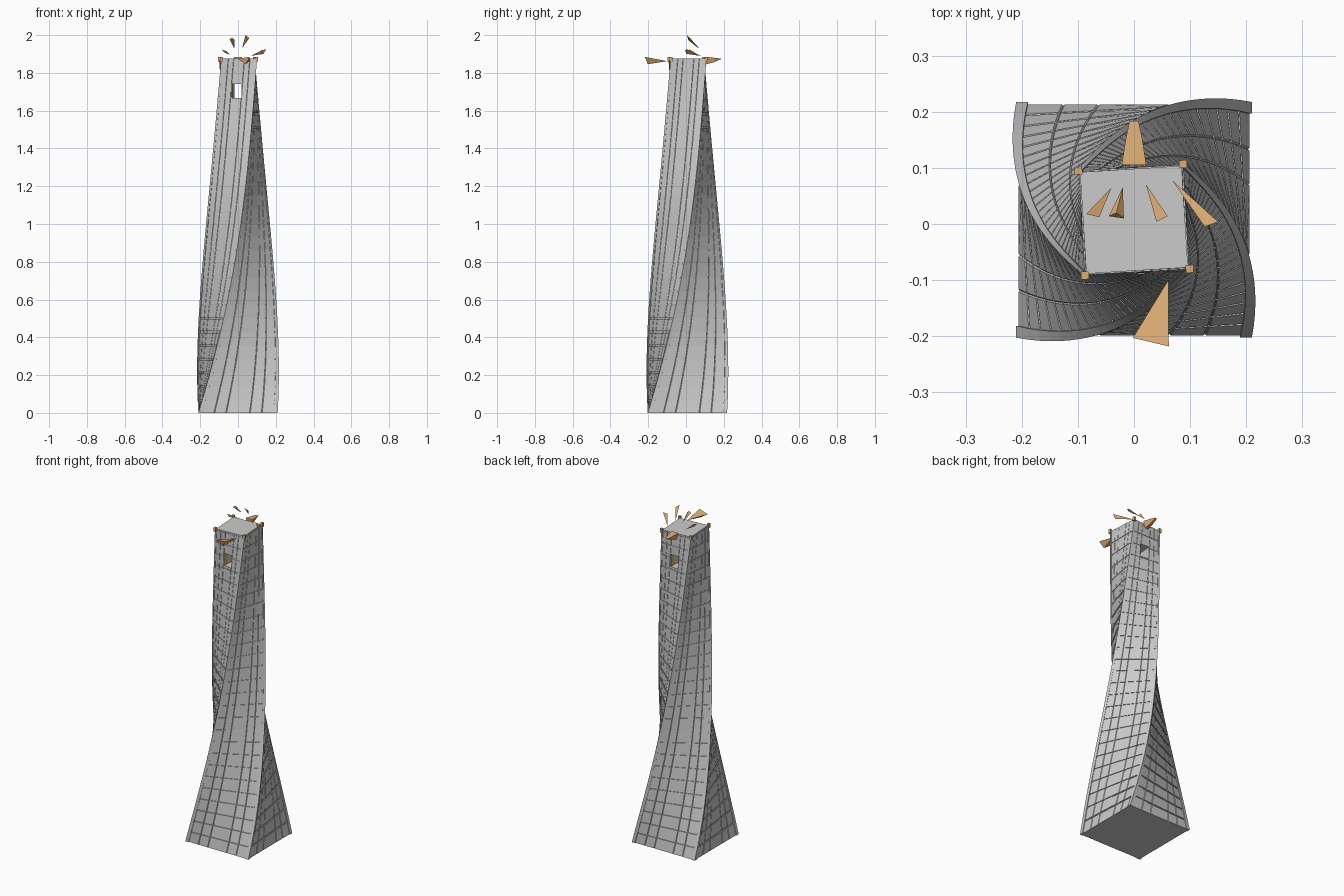
import bpy, bmesh, math
from mathutils import Vector, Matrix

if "Cube" in bpy.data.objects:
    bpy.data.objects.remove(bpy.data.objects["Cube"])

H, N, CY = 1.875, 26, 0.0075      # height, floors, tower centre in y
STEP = math.radians(3.6)          # twist per floor

copper = bpy.data.materials.new("copper")
copper.diffuse_color = (0.72, 0.42, 0.17, 1)
copper.use_nodes = True
copper.node_tree.nodes["Principled BSDF"].inputs["Base Color"].default_value = copper.diffuse_color


def half_width(t):
    return 0.095 + 0.115 * (1 - t) ** 2


def make(name, bm, mat=None):
    bmesh.ops.recalc_face_normals(bm, faces=bm.faces)
    me = bpy.data.meshes.new(name)
    bm.to_mesh(me)
    bm.free()
    ob = bpy.data.objects.new(name, me)
    bpy.context.collection.objects.link(ob)
    if mat:
        me.materials.append(mat)
    return ob


def section(wall):
    """Square outline: proud corner posts, recessed wall with thin upright joints."""
    side = [(-1, 1), (-0.9, 1), (-0.9, wall)]
    for c in (-0.6, -0.3, 0.3, 0.6):
        side += [(c - 0.012, wall), (c, wall - 0.012), (c + 0.012, wall)]
    side += [(0.9, wall), (0.9, 1)]
    pts = []
    for k in range(4):
        r = Matrix.Rotation(-k * math.pi / 2, 2)
        pts += [r @ Vector(p) for p in side]
    return pts


# Twisted tower: one loft with a groove at every floor line
bm = bmesh.new()
rows = []
for i in range(N):
    rows += [(i + 0.0, 0.98), (i + 0.88, 0.98), (i + 0.881, 0.955), (i + 0.999, 0.955)]
rows.append((N, 0.955))
rings = []
for f, wall in rows:
    h, rot = half_width(f / N), Matrix.Rotation(f * STEP, 2)
    ring = []
    for p in section(wall):
        q = rot @ (p * h)
        ring.append(bm.verts.new((q.x, q.y + CY, f * H / N)))
    rings.append(ring)
for a, b in zip(rings, rings[1:]):
    for j in range(len(a)):
        k = (j + 1) % len(a)
        bm.faces.new((a[j], a[k], b[k], b[j]))
bm.faces.new(rings[0])
bm.faces.new(rings[-1])
tower = make("twisted_tower", bm)

# Window opening through front and back near the top
bm = bmesh.new()
bmesh.ops.create_cube(bm, size=1, matrix=Matrix.Translation((0, CY, 1.703))
                      @ Matrix.Rotation(-math.radians(5.4), 4, 'Z')
                      @ Matrix.Diagonal((0.055, 0.5, 0.074, 1)))
cutter = make("window_cutter", bm)
cutter.hide_render = True
cutter.hide_viewport = True
mod = tower.modifiers.new("window", 'BOOLEAN')
mod.operation = 'DIFFERENCE'
mod.solver = 'EXACT'
mod.object = cutter

# Copper sill strips beside the window jambs
bm = bmesh.new()
for s in (0, math.pi):
    m = (Matrix.Translation((0, CY, 1.703)) @ Matrix.Rotation(s - math.radians(5.4), 4, 'Z')
         @ Matrix.Translation((-0.0262, -0.075, 0)) @ Matrix.Diagonal((0.003, 0.03, 0.074, 1)))
    bmesh.ops.create_cube(bm, size=1, matrix=m)
make("window_jambs", bm, copper)

# Copper caps on the four corner posts
bm = bmesh.new()
for k in range(4):
    m = (Matrix.Translation((0, CY, 1.873)) @ Matrix.Rotation(N * STEP + k * math.pi / 2, 4, 'Z')
         @ Matrix.Translation((0.0935, 0.0935, 0)) @ Matrix.Diagonal((0.014, 0.014, 0.024, 1)))
    bmesh.ops.create_cube(bm, size=1, matrix=m)
make("corner_caps", bm, copper)


def shard(name, tip, left, right, drop):
    """Four-sided splinter: a point, a broad edge and a ridge corner off that edge."""
    bm = bmesh.new()
    l, r = Vector(left), Vector(right)
    vs = [bm.verts.new(v) for v in (Vector(tip), l, r, (l + r) / 2 + Vector(drop))]
    for idx in ((0, 1, 2), (0, 2, 3), (0, 3, 1), (1, 3, 2)):
        bm.faces.new([vs[i] for i in idx])
    make(name, bm, copper)


# Floating shards over the roof
shard("shard_far_left", (-0.04, 0.065, 1.895), (-0.085, 0.018, 1.925), (-0.062, 0.012, 1.915), (0, 0.006, -0.012))
shard("shard_left", (-0.02, 0.065, 1.93), (-0.045, 0.014, 1.978), (-0.018, 0.01, 1.975), (0, 0.008, 0.012))
shard("shard_right", (0.021, 0.071, 1.93), (0.04, 0.004, 2.0), (0.06, 0.014, 1.985), (0, 0.004, -0.018))
shard("shard_far_right", (0.068, 0.078, 1.89), (0.126, -0.005, 1.92), (0.15, 0.004, 1.925), (-0.003, 0.003, -0.022))
# Shard hanging off the front edge
shard("shard_front", (0.061, -0.1, 1.862), (-0.002, -0.203, 1.875), (0.062, -0.218, 1.885), (0.012, 0.008, -0.034))

# Tapered spike off the back edge
bm = bmesh.new()
ends = []
for y, w, z0, z1 in ((0.105, 0.022, 1.845, 1.885), (0.15, 0.015, 1.857, 1.88), (0.184, 0.008, 1.872, 1.876)):
    ends.append([bm.verts.new((x, y, z)) for x, z in ((-w, z1), (w, z1), (w * 0.5, z0), (-w * 0.5, z0))])
for a, b in zip(ends, ends[1:]):
    for j in range(4):
        k = (j + 1) % 4
        bm.faces.new((a[j], a[k], b[k], b[j]))
bm.faces.new(ends[0])
bm.faces.new(ends[-1])
make("shard_back", bm, copper)
